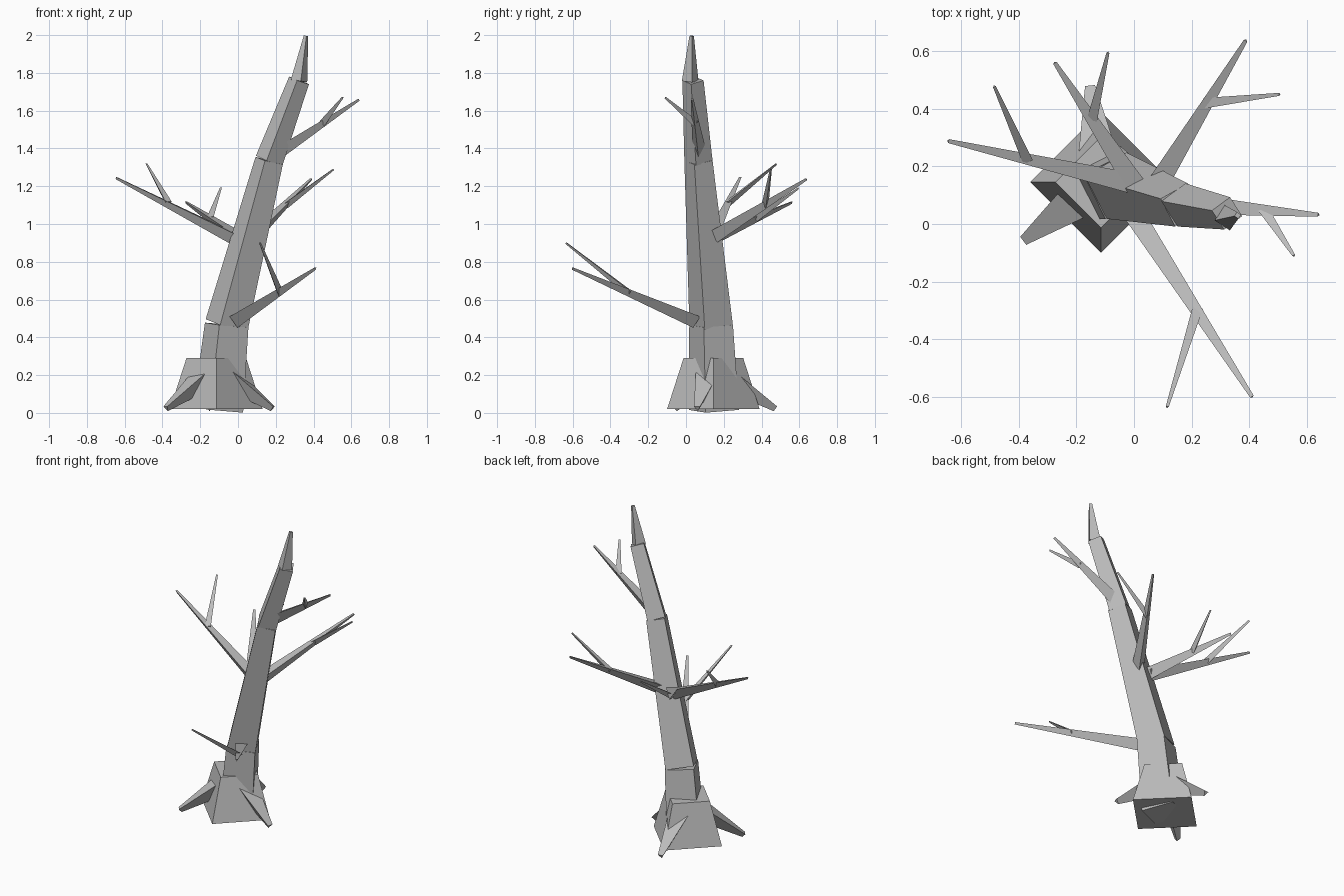
import bpy, bmesh, math
from mathutils import Vector

if "Cube" in bpy.data.objects:
    bpy.data.objects.remove(bpy.data.objects["Cube"])

bark = bpy.data.materials.new("grey_bark")
bark.diffuse_color = (0.5, 0.5, 0.5, 1)
bark.use_nodes = True
bark.node_tree.nodes["Principled BSDF"].inputs["Base Color"].default_value = bark.diffuse_color


def limb(name, a, b, r1, r2, sides=3):
    """Tapered capped prism from a to b; one corner of its section points down."""
    a, b = Vector(a), Vector(b)
    d = (b - a).normalized()
    side = Vector((0, 0, 1)).cross(d)
    side = side.normalized() if side.length > 1e-4 else Vector((1, 0, 0))
    up = d.cross(side)
    bm = bmesh.new()
    rings = []
    for centre, r in ((a, r1), (b, r2)):
        ring = []
        for i in range(sides):
            t = 2 * math.pi * i / sides
            ring.append(bm.verts.new(centre + r * (side * math.sin(t) - up * math.cos(t))))
        rings.append(ring)
    lo, hi = rings
    bm.faces.new(lo[::-1])
    bm.faces.new(hi)
    for i in range(sides):
        j = (i + 1) % sides
        bm.faces.new((lo[i], lo[j], hi[j], hi[i]))
    bmesh.ops.recalc_face_normals(bm, faces=bm.faces)
    mesh = bpy.data.meshes.new(name)
    bm.to_mesh(mesh)
    bm.free()
    mesh.materials.append(bark)
    ob = bpy.data.objects.new(name, mesh)
    bpy.context.collection.objects.link(ob)
    return ob


# Flared foot of the trunk
limb("trunk_flare", (-0.115, 0.145, 0.02), (-0.115, 0.145, 0.29), 0.245, 0.158, 4)

# Leaning trunk in stacked four-sided sections
limb("trunk_lower", (-0.105, 0.148, 0.016), (-0.06, 0.133, 0.465), 0.14, 0.122, 4)
limb("trunk_middle", (-0.06, 0.133, 0.465), (0.165, 0.066, 1.335), 0.12, 0.078, 4)
limb("trunk_upper", (0.165, 0.066, 1.335), (0.323, 0.037, 1.76), 0.076, 0.057, 4)
limb("trunk_tip", (0.323, 0.022, 1.757), (0.36, 0.03, 1.996), 0.045, 0.012, 4)

# Three roots around the foot
for i, tip in enumerate([(0.185, 0.06, 0.026), (-0.38, -0.055, 0.026), (-0.152, 0.475, 0.026)]):
    out = Vector((tip[0] + 0.115, tip[1] - 0.145, 0)).normalized()
    start = Vector((-0.115, 0.145, 0.185)) + out * 0.09
    limb(f"root_{i + 1}", start, tip, 0.075, 0.02)

# Branches: start, tip, twig start, twig tip
branches = [
    ((-0.01, 0.05, 0.49), (0.41, -0.6, 0.765), (0.22, -0.295, 0.635), (0.115, -0.635, 0.9)),
    ((0.0, 0.14, 0.92), (-0.645, 0.288, 1.245), (-0.37, 0.22, 1.11), (-0.485, 0.478, 1.318)),
    ((0.0, 0.14, 0.93), (-0.275, 0.56, 1.115), (-0.145, 0.365, 1.03), (-0.09, 0.595, 1.19)),
    ((0.09, 0.15, 0.94), (0.388, 0.637, 1.238), (0.25, 0.42, 1.10), (0.505, 0.45, 1.29)),
    ((0.19, 0.07, 1.37), (0.64, 0.032, 1.66), (0.45, 0.05, 1.535), (0.555, -0.11, 1.67)),
]
for i, (a, b, c, d) in enumerate(branches):
    limb(f"branch_{i + 1}", a, b, 0.042, 0.008)
    limb(f"twig_{i + 1}", c, d, 0.021, 0.006)
